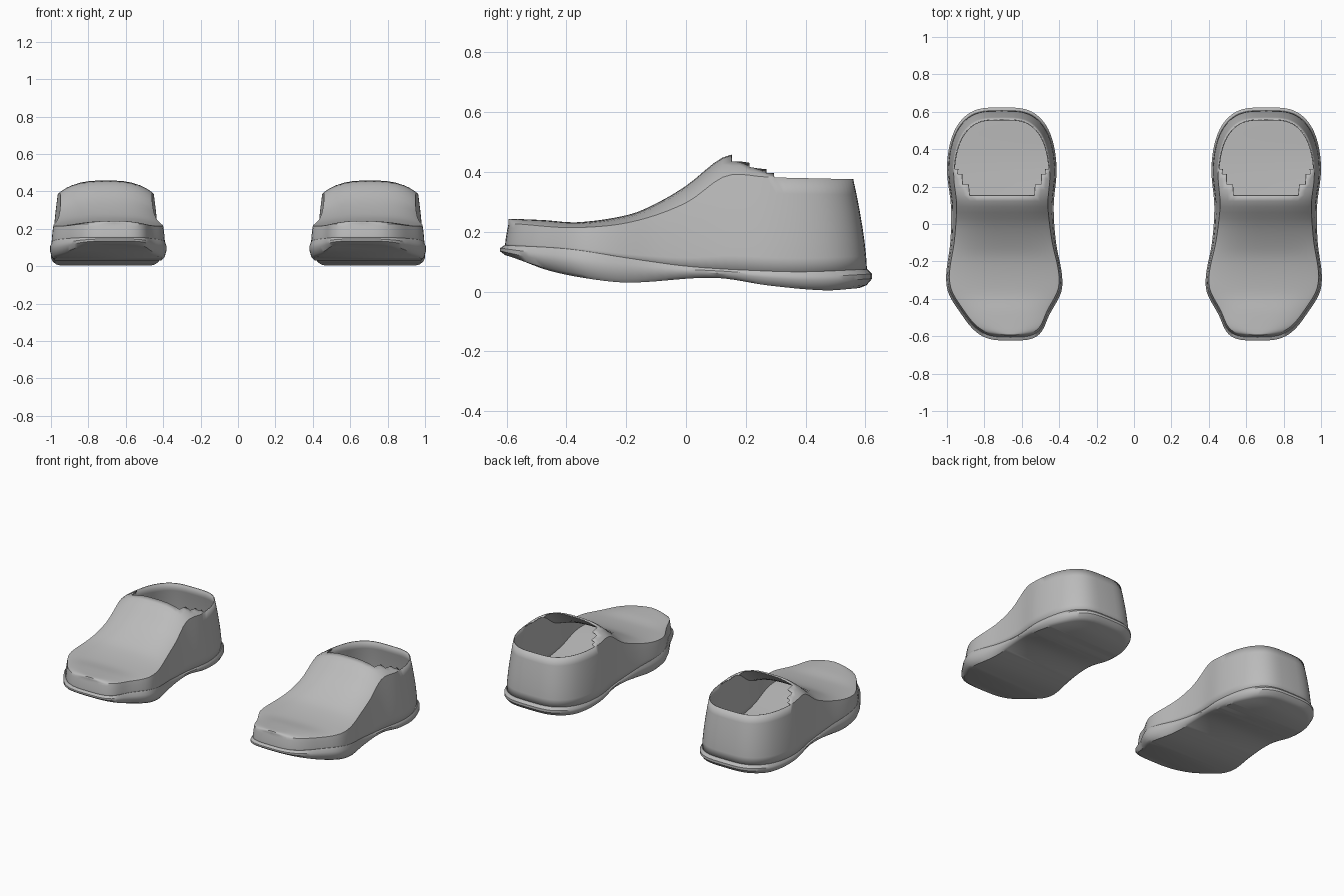
import bpy, bmesh, math

if "Cube" in bpy.data.objects:
    bpy.data.objects.remove(bpy.data.objects["Cube"], do_unlink=True)

grey = bpy.data.materials.new("shoe grey")
grey.use_nodes = True
grey.diffuse_color = (0.5, 0.5, 0.5, 1)
grey.node_tree.nodes["Principled BSDF"].inputs["Base Color"].default_value = (0.5, 0.5, 0.5, 1)

STATIONS = 56
HALF_LENGTH = 0.623

# Profiles along the shoe, as (y, value)
HALF_WIDTH = [(-.62, .30), (-.5, .30), (-.35, .34), (-.1, .285), (.1, .277), (.3, .315), (.5, .335), (.63, .33)]
CENTRE = [(-.62, .66), (-.5, .685), (-.35, .692), (0, .702), (.3, .707), (.63, .707)]
SOLE_BOTTOM = [(-.62, .115), (-.5, .072), (-.35, .043), (-.2, .03), (.1, .046), (.3, .02), (.5, .004), (.63, .012)]
SOLE_TOP = [(-.62, .155), (-.4, .142), (-.2, .112), (0, .085), (.2, .072), (.4, .066), (.63, .075)]
SIDE_TOP = [(-.6, .225), (-.4, .212), (-.2, .23), (0, .295), (.15, .385), (.3, .382), (.63, .375)]
RIDGE = [(-.6, .24), (-.5, .236), (-.38, .229), (-.2, .255), (-.1, .295), (0, .35), (.155, .452), (.3, .44), (.63, .43)]


def curve(points, y):
    """Smooth interpolation through a profile."""
    y = min(max(y, points[0][0]), points[-1][0])
    i = next(k for k in range(len(points) - 1) if y <= points[k + 1][0])

    def slope(k):
        a, b = points[max(k - 1, 0)], points[min(k + 1, len(points) - 1)]
        return (b[1] - a[1]) / (b[0] - a[0])
    (y0, v0), (y1, v1) = points[i], points[i + 1]
    d = y1 - y0
    t = (y - y0) / d
    return (v0 * (2*t**3 - 3*t**2 + 1) + v1 * (3*t**2 - 2*t**3)
            + d * (slope(i) * (t**3 - 2*t**2 + t) + slope(i + 1) * (t**3 - t**2)))


def station(i):
    """Length position, centre and half width of the outline."""
    a = math.pi * i / STATIONS
    y = -HALF_LENGTH * math.cos(a)
    return y, curve(CENTRE, y), curve(HALF_WIDTH, y) * max(math.sin(a), 0) ** 0.55


def ring(bm, mirror, place):
    """One loop round the shoe; place(y) gives width scale, length scale, z."""
    loop = [(i, -1) for i in range(STATIONS + 1)] + [(i, 1) for i in reversed(range(STATIONS + 1))]
    verts = []
    for i, side in loop:
        y, c, w = station(i)
        sx, sy, z = place(y)
        verts.append(bm.verts.new((mirror * (c + side * w * sx), y * sy, z)))
    return verts


def loft(bm, rings):
    for a, b in zip(rings, rings[1:]):
        for k in range(len(a)):
            n = (k + 1) % len(a)
            bm.faces.new((a[k], a[n], b[n], b[k]))


def cap(bm, verts):
    """Close a ring with strips running across the shoe."""
    for i in range(STATIONS):
        bm.faces.new((verts[i], verts[i + 1], verts[-2 - i], verts[-1 - i]))


def finish(bm, name, angle):
    bmesh.ops.remove_doubles(bm, verts=bm.verts, dist=0.0005)
    bmesh.ops.recalc_face_normals(bm, faces=bm.faces)
    mesh = bpy.data.meshes.new(name)
    bm.to_mesh(mesh)
    bm.free()
    mesh.materials.append(grey)
    obj = bpy.data.objects.new(name, mesh)
    bpy.context.collection.objects.link(obj)
    bpy.ops.object.select_all(action='DESELECT')
    obj.select_set(True)
    bpy.context.view_layer.objects.active = obj
    bpy.ops.object.shade_smooth_by_angle(angle=math.radians(angle))
    return obj


def build_sole(name, mirror):
    bm = bmesh.new()

    def level(t, scale):
        return lambda y: (scale, scale, curve(SOLE_BOTTOM, y) * (1 - t) + curve(SOLE_TOP, y) * t)
    rings = [ring(bm, mirror, level(t, s)) for t, s in
             ((0, .93), (.15, .97), (.5, 1), (.75, 1), (1, .975), (1, .93))]
    loft(bm, rings)
    cap(bm, rings[0])
    cap(bm, rings[-1])
    finish(bm, name, 35)


def wall(t):
    """Upper wall at fraction t of its height, leaning inwards."""
    def place(y):
        base = curve(SOLE_TOP, y) - 0.008
        lean = (curve(SIDE_TOP, y) - base) * t ** 1.5
        return .965 - .3 * lean, .968 - .24 * lean, base + (curve(SIDE_TOP, y) - base) * t
    return place


def build_upper(name, mirror):
    bm = bmesh.new()
    loft(bm, [ring(bm, mirror, wall(k / 6)) for k in range(7)])

    # Vamp arching over the foot, stepped back at the sides of the opening
    across = [math.sin(math.pi / 2 * k / 8) for k in range(-8, 9)]
    rows = []
    for i in range(STATIONS + 1):
        y, c, w = station(i)
        sx, sy, z = wall(1)(y)
        rise = max(curve(RIDGE, y) - z, 0)
        rows.append([bm.verts.new((mirror * (c + u * w * sx), y * sy, z + rise * (1 - abs(u) ** 3)))
                     for u in across])
    for a, b in zip(rows, rows[1:]):
        for k in range(len(across) - 1):
            u = abs(across[k] + across[k + 1]) / 2
            if (a[k].co.y + b[k].co.y) / 2 < .15 + .38 * max(u - .6, 0):
                bm.faces.new((a[k], a[k + 1], b[k + 1], b[k]))
    bmesh.ops.delete(bm, geom=[v for v in bm.verts if not v.link_faces], context='VERTS')
    obj = finish(bm, name, 40)
    thick = obj.modifiers.new("thickness", 'SOLIDIFY')
    thick.thickness = 0.006
    thick.offset = 0


for label, mirror in (("left", 1), ("right", -1)):
    build_sole(label + "_sole", mirror)
    build_upper(label + "_upper", mirror)
